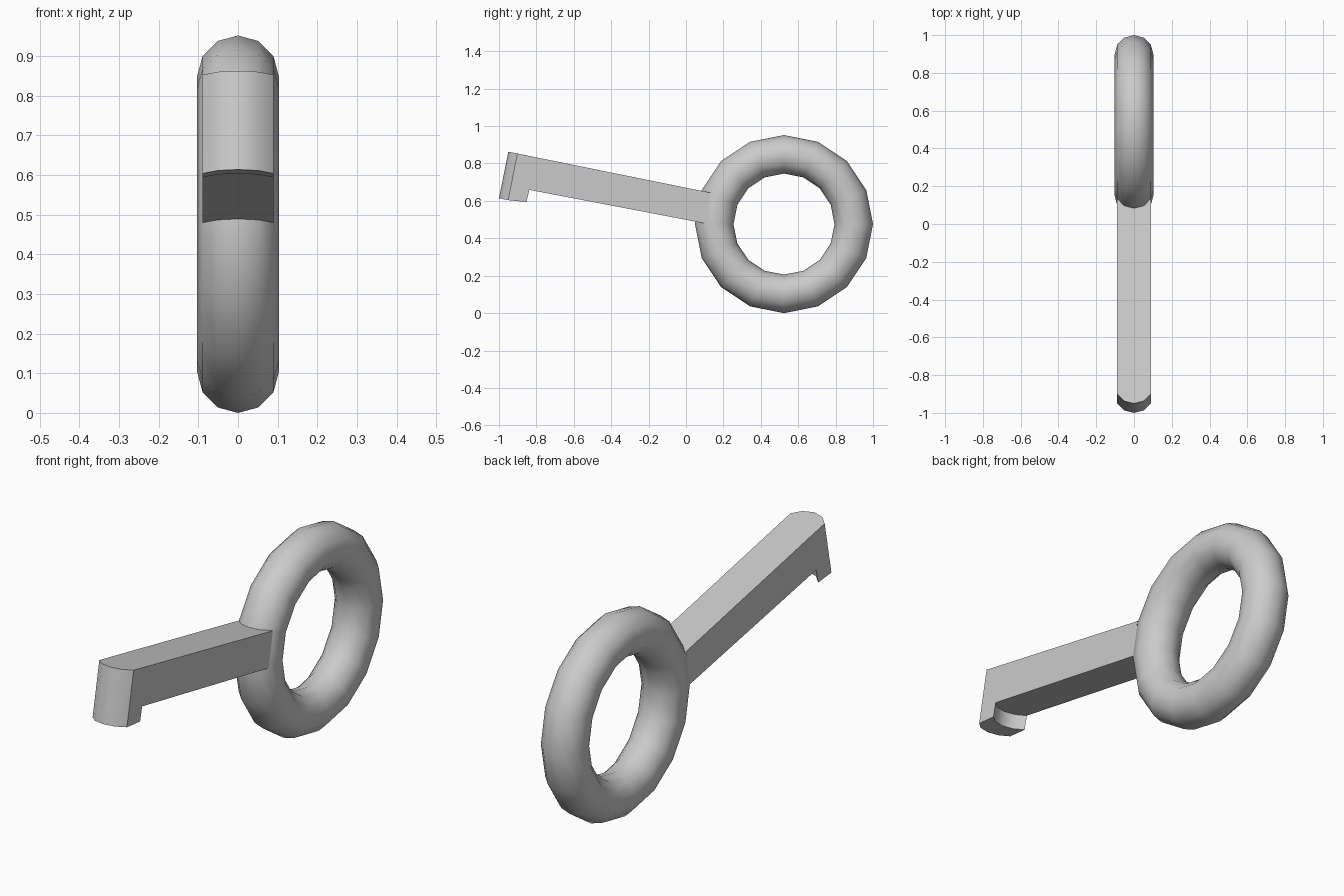
import bpy, bmesh, math

if "Cube" in bpy.data.objects:
    bpy.data.objects.remove(bpy.data.objects["Cube"])

SMOOTH = math.radians(35)


def smooth(obj):
    bpy.ops.object.select_all(action='DESELECT')
    obj.select_set(True)
    bpy.context.view_layer.objects.active = obj
    bpy.ops.object.shade_smooth_by_angle(angle=SMOOTH)


# Ring: upright torus, hole facing sideways
bpy.ops.mesh.primitive_torus_add(major_segments=16, minor_segments=12,
                                 major_radius=0.373, minor_radius=0.103,
                                 location=(0, 0.524, 0.476),
                                 rotation=(0, math.pi / 2, 0))
ring = bpy.context.object
ring.name = "ring"
smooth(ring)


# Shaft with hooked tip: side profile swept across the width,
# with the tip and hook set back towards the sides to follow an arc
def profile(t):
    dy, dz = 0.98 * t, -0.2 * t
    return [(-0.95 + dy, 0.863 + dz),    # tip top
            (-1.0 + dy, 0.614 + dz),     # tip bottom
            (-0.902 + dy, 0.604 + dz),   # hook rear bottom
            (-0.887 + dy, 0.669 + dz),   # hook rear top
            (0.11, 0.478),               # shaft bottom at ring
            (0.13, 0.644)]               # shaft top at ring


bm = bmesh.new()
rows = []
for x, t in ((-0.089, 0.05), (-0.051, 0.013), (0, 0), (0.051, 0.013), (0.089, 0.05)):
    rows.append([bm.verts.new((x, y, z)) for y, z in profile(t)])
for a, b in zip(rows, rows[1:]):
    for i in range(6):
        if i == 4:      # open end buried in the ring
            continue
        j = (i + 1) % 6
        bm.faces.new((a[i], a[j], b[j], b[i]))
bm.faces.new(rows[0])
bm.faces.new(rows[-1])
bmesh.ops.recalc_face_normals(bm, faces=bm.faces)
mesh = bpy.data.meshes.new("hooked_shaft")
bm.to_mesh(mesh)
bm.free()
shaft = bpy.data.objects.new("hooked_shaft", mesh)
bpy.context.collection.objects.link(shaft)
smooth(shaft)
